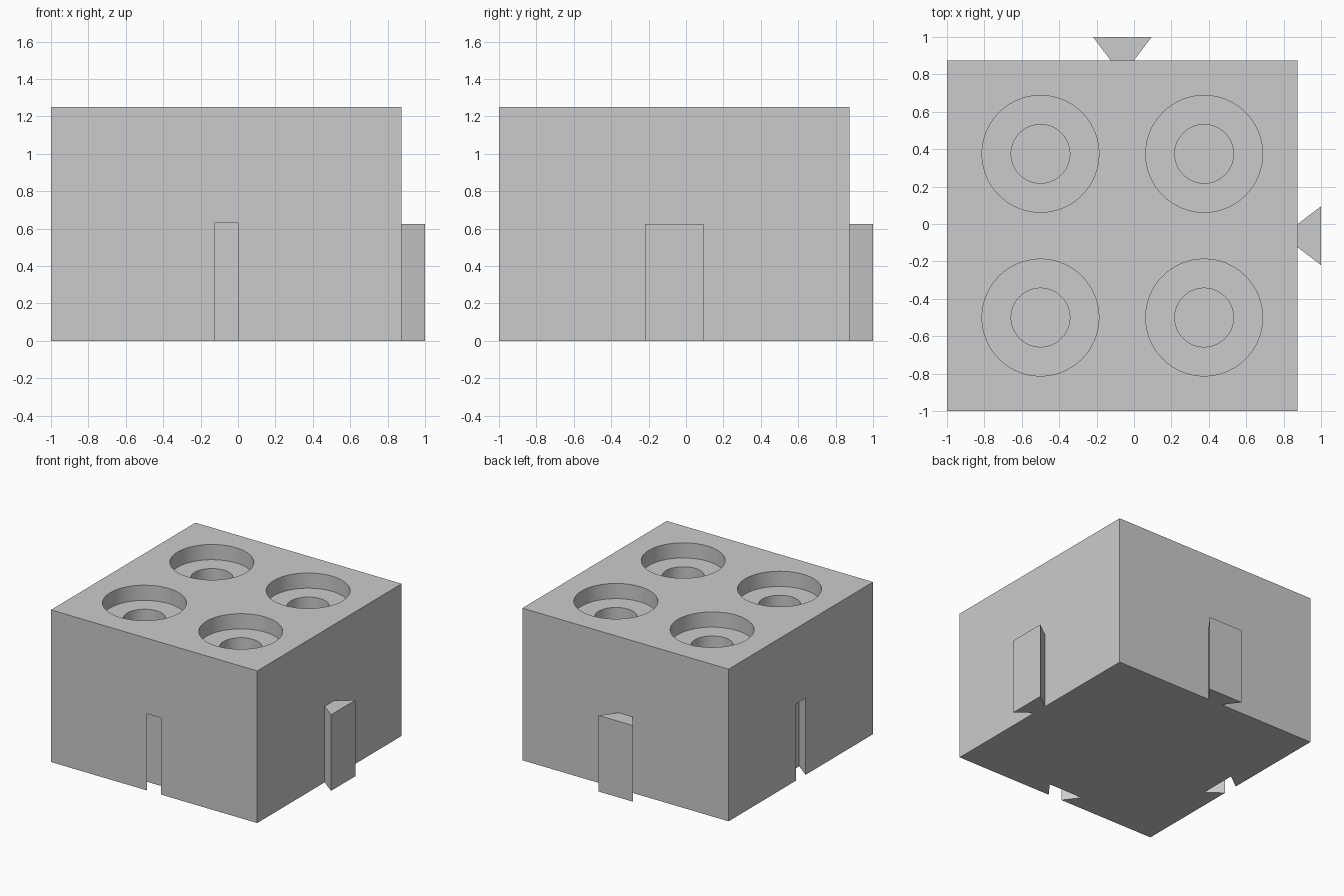
import bpy, bmesh, math
from mathutils import Matrix

cube = bpy.data.objects.get("Cube")
if cube:
    bpy.data.objects.remove(cube, do_unlink=True)

grey = bpy.data.materials.new("plain grey")
grey.use_nodes = True
colour = (0.6, 0.6, 0.6, 1)
grey.diffuse_color = colour
grey.node_tree.nodes["Principled BSDF"].inputs["Base Color"].default_value = colour

LOW, HIGH, TOP = -1.0, 0.875, 1.25
MID = (LOW + HIGH) / 2
NECK, FLARE = 0.0625, 0.157    # dovetail half widths
DEPTH = 0.125


def prism(name, points, z0, z1):
    """Extrude a counter-clockwise outline from z0 up to z1."""
    bm = bmesh.new()
    base = bm.faces.new([bm.verts.new((x, y, z0)) for x, y in points])
    top = bmesh.ops.extrude_face_region(bm, geom=[base])["geom"]
    bmesh.ops.translate(bm, vec=(0, 0, z1 - z0),
                        verts=[v for v in top if isinstance(v, bmesh.types.BMVert)])
    bmesh.ops.recalc_face_normals(bm, faces=bm.faces)
    mesh = bpy.data.meshes.new(name)
    bm.to_mesh(mesh)
    bm.free()
    obj = bpy.data.objects.new(name, mesh)
    bpy.context.collection.objects.link(obj)
    mesh.materials.append(grey)
    return obj


def circle(cx, cy, radius, sides=64):
    angles = [2 * math.pi * i / sides for i in range(sides)]
    return [(cx + radius * math.cos(a), cy + radius * math.sin(a)) for a in angles]


def select(obj):
    bpy.ops.object.select_all(action='DESELECT')
    obj.select_set(True)
    bpy.context.view_layer.objects.active = obj


def cut(target, cutter):
    cutter.hide_render = True
    mod = target.modifiers.new("cut", 'BOOLEAN')
    mod.operation, mod.solver, mod.object = 'DIFFERENCE', 'EXACT', cutter
    select(target)
    bpy.ops.object.modifier_apply(modifier=mod.name)
    bpy.data.objects.remove(cutter, do_unlink=True)


def swap(points):
    return [(y, x) for x, y in points]


# Block
block = prism("block", [(LOW, LOW), (HIGH, LOW), (HIGH, HIGH), (LOW, HIGH)], 0, TOP)

# Dovetail slots in the front and the -x side
slot = [(MID - NECK, LOW - 0.1), (MID + NECK, LOW - 0.1), (MID + NECK, LOW),
        (MID + FLARE, LOW + DEPTH), (MID - FLARE, LOW + DEPTH), (MID - NECK, LOW)]
for outline in (slot, swap(slot)):
    cut(block, prism("slot_cutter", outline, -0.1, 0.63))

# Four stepped round sockets in the top
for cx in (-0.5, 0.375):
    for cy in (-0.5, 0.375):
        cut(block, prism("socket_cutter", circle(cx, cy, 0.3125), TOP - 0.125, TOP + 0.1))
        cut(block, prism("bore_cutter", circle(cx, cy, 0.157), TOP / 2, TOP + 0.2))

select(block)
bpy.ops.object.shade_smooth_by_angle(angle=math.radians(30))

# Matching dovetail tabs on the back and the +x side
tab = [(MID - NECK, HIGH), (MID + NECK, HIGH),
       (MID + FLARE, HIGH + DEPTH), (MID - FLARE, HIGH + DEPTH)]
prism("back_tab", tab, 0, 0.625)
prism("left_tab", swap(tab), 0, 0.625)
